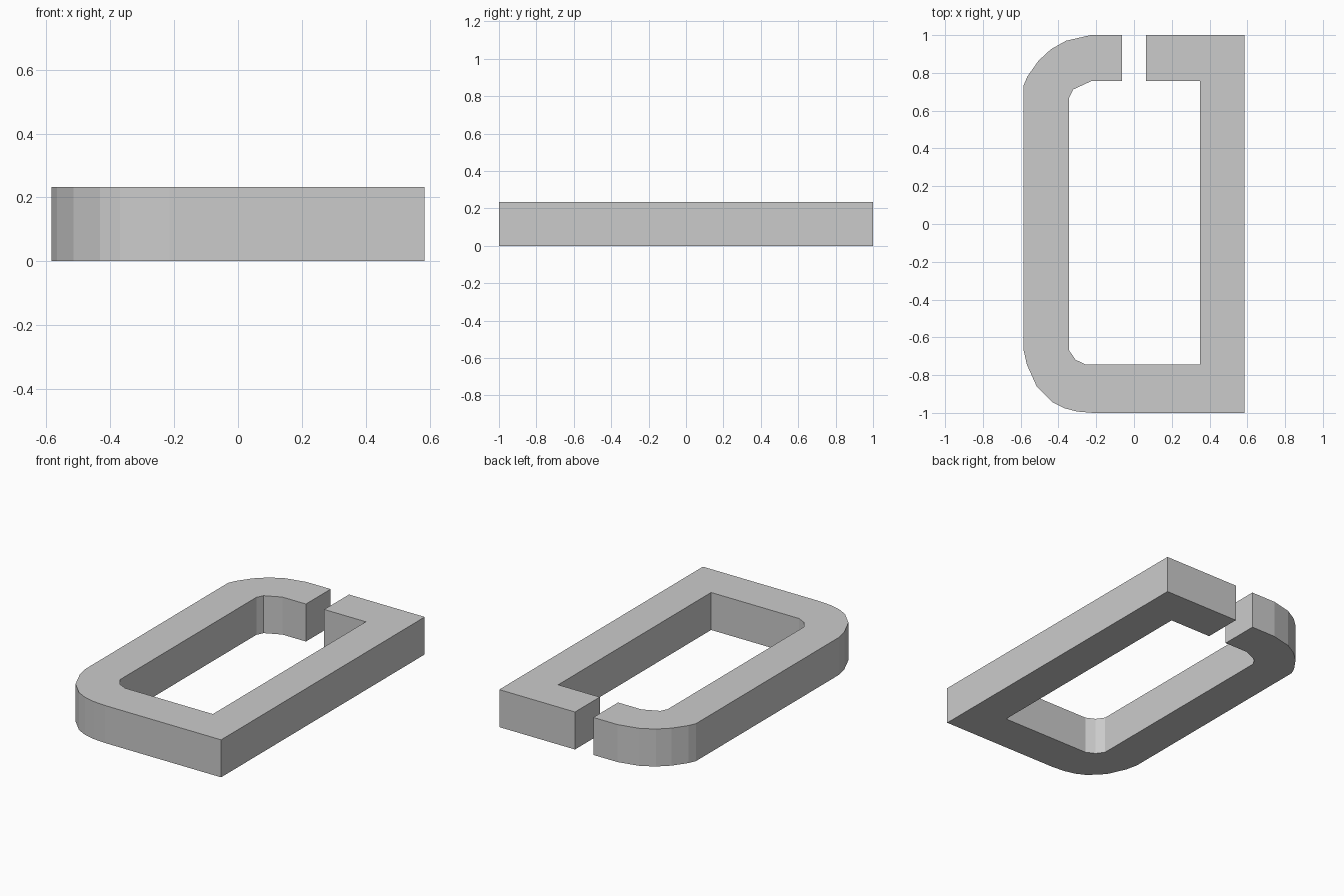
import bpy
import bmesh

if "Cube" in bpy.data.objects:
    bpy.data.objects.remove(bpy.data.objects["Cube"])

HEIGHT = 0.233
HALF_W = 0.584

# Outer outline, from the gap's right end clockwise around to its left end
outer = [
    (0.063, 1.0), (HALF_W, 1.0), (HALF_W, -1.0),
    # rounded front left corner
    (-0.215, -1.0), (-0.30, -0.993), (-0.37, -0.975), (-0.433, -0.943),
    (-0.515, -0.86), (-0.567, -0.745), (-HALF_W, -0.67),
    # rounded back left corner
    (-HALF_W, 0.735), (-0.565, 0.78), (-0.505, 0.865), (-0.44, 0.925),
    (-0.36, 0.97), (-0.23, 1.0), (-0.063, 1.0),
]

# Inner outline, running back to the start
inner = [
    (-0.063, 0.757), (-0.225, 0.757), (-0.322, 0.712), (-0.343, 0.67),
    (-0.343, -0.67), (-0.31, -0.718), (-0.255, -0.745),
    (0.349, -0.745), (0.349, 0.757), (0.063, 0.757),
]


def extruded_profile(name, points, height):
    """Turn a flat outline into a solid standing on z = 0."""
    bm = bmesh.new()
    base = bm.faces.new([bm.verts.new((x, y, 0)) for x, y in points])
    top = bmesh.ops.extrude_face_region(bm, geom=[base], use_keep_orig=True)
    verts = [g for g in top["geom"] if isinstance(g, bmesh.types.BMVert)]
    bmesh.ops.translate(bm, verts=verts, vec=(0, 0, height))
    bmesh.ops.recalc_face_normals(bm, faces=bm.faces)
    mesh = bpy.data.meshes.new(name)
    bm.to_mesh(mesh)
    bm.free()
    obj = bpy.data.objects.new(name, mesh)
    bpy.context.collection.objects.link(obj)
    return obj


# Split ring with two rounded corners on the left and a gap at the back
extruded_profile("split_link", outer + inner, HEIGHT)
